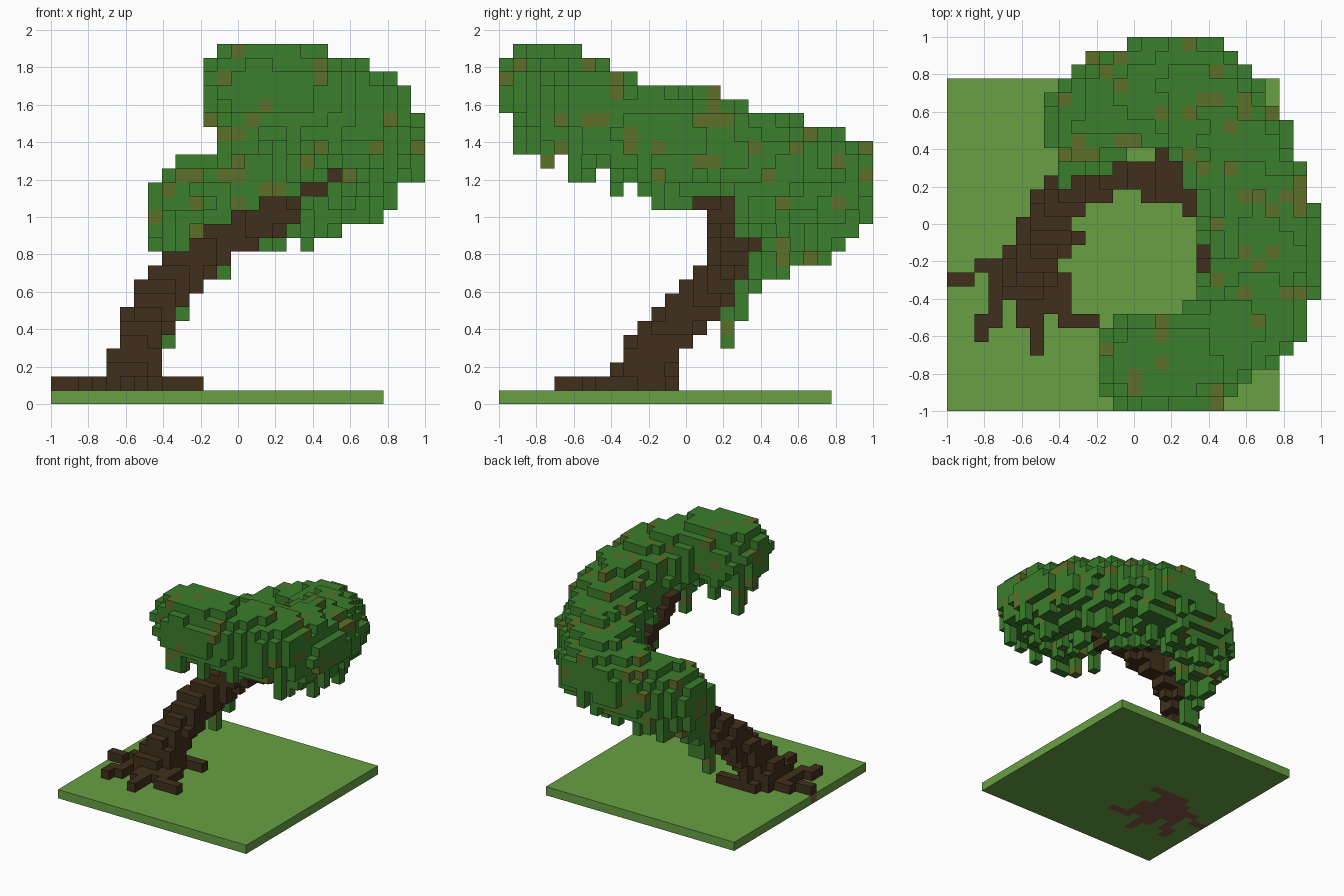
import bpy, bmesh, random
from math import floor, sqrt
from mathutils import Vector

random.seed(4)
if "Cube" in bpy.data.objects:
    bpy.data.objects.remove(bpy.data.objects["Cube"])

COUNT = 27            # blocks along the longest side
V = 2 / COUNT         # block size


def material(name, rgb):
    lin = [((c / 255 + 0.055) / 1.055) ** 2.4 for c in rgb] + [1]
    m = bpy.data.materials.new(name)
    m.use_nodes = True
    m.diffuse_color = lin
    m.node_tree.nodes["Principled BSDF"].inputs["Base Color"].default_value = lin
    return m


GRASS = material("grass green", (104, 160, 67))
BARK = material("bark brown", (65, 48, 28))
SOIL = material("soil brown", (134, 88, 68))
LEAF = material("leaf green", (59, 126, 44))
OLIVE = material("olive leaf", (92, 112, 40))


def cell(x, y, z):
    return floor((x + 1) / V), floor((y + 1) / V), floor(z / V)


def resample(points, steps=14):
    """Even samples along a path whose points carry position and radius."""
    out = []
    for a, b in zip(points, points[1:]):
        out += [[p + (q - p) * s / steps for p, q in zip(a, b)] for s in range(steps)]
    return out + [list(points[-1])]


def tube(points):
    """Blocks lying within the radius of a path."""
    cells = set()
    for x, y, z, r in resample(points):
        cells.add(cell(x, y, z))
        n = int(r / V) + 1
        ci, cj, ck = cell(x, y, z)
        for i in range(ci - n, ci + n + 1):
            for j in range(cj - n, cj + n + 1):
                for k in range(max(1, ck - n), ck + n + 1):
                    centre = Vector((i + .5, j + .5, k + .5)) * V - Vector((1, 1, 0))
                    if (centre - Vector((x, y, z))).length < r:
                        cells.add((i, j, k))
    return cells


# Twisting trunk, with thin branches
trunk = tube([(-.57, -.25, .11, .18), (-.52, -.2, .28, .13), (-.49, -.1, .41, .13),
              (-.44, .04, .54, .14), (-.35, .14, .65, .13), (-.24, .21, .75, .11),
              (-.09, .26, .85, .11), (.06, .26, .93, .11), (.18, .22, 1.01, .11),
              (.3, .12, 1.07, .08), (.4, .02, 1.09, .04)])
trunk |= tube([(.4, .02, 1.13, .03), (.52, -.08, 1.22, .03)])
trunk |= tube([(.38, .02, 1.15, .03), (.37, -.17, 1.22, .03), (.37, -.37, 1.37, .03),
               (.44, -.44, 1.37, .03)])
trunk |= tube([(-.05, .32, .9, .06), (-.15, .47, .91, .06), (-.15, .66, .93, .03)])
trunk |= tube([(.16, .28, .98, .06), (.18, .37, 1.05, .06)])

# Roots: first and last block across, then the row
for first, last, row in [(0, 1, 9), (2, 5, 10), (2, 2, 5), (2, 3, 6), (3, 3, 7), (3, 8, 8),
                         (6, 6, 4), (6, 6, 5), (5, 6, 6), (8, 10, 6), (5, 8, 7), (3, 8, 9),
                         (4, 7, 11), (5, 9, 12)]:
    trunk |= {(i, row, 1) for i in range(first, last + 1)}

# Soil below the roots, and the ground slab around it
soil = {(i, j, 0) for i, j, k in trunk if k == 1}
slab = 24
ground = {(i, j, 0) for i in range(slab) for j in range(slab)} - soil

# Canopy: a rising crescent of leaf blocks; each point has x, y, height and radius
crescent = resample([(-.24, .55, 1.05, .25), (-.04, .68, 1.13, .28), (.3, .71, 1.23, .3),
                     (.5, .45, 1.3, .3), (.65, .14, 1.4, .29), (.71, -.15, 1.45, .29),
                     (.63, -.49, 1.57, .29), (.32, -.73, 1.68, .26), (.06, -.74, 1.7, .25)], 24)
leaves = set()
for i in range(COUNT):
    for j in range(COUNT):
        x, y = (i + .5) * V - 1, (j + .5) * V - 1
        q, zc = min((sqrt((x - p[0]) ** 2 + (y - p[1]) ** 2) / p[3], p[2]) for p in crescent)
        if q > 1.1:
            continue
        column = []
        for k in range(26):
            rise = (k + .5) * V - zc
            depth = rise / (.25 if rise > 0 else .27)
            if q * q + depth * depth < random.uniform(.95, 1.2):
                column.append(k)
        # Trailing sprays
        if column and q < .95 and random.random() < .2:
            column += range(column[0] - random.randint(1, 2), column[0])
        leaves |= {(i, j, k) for k in column}

# Hanging vines at the low end and the tip: column, row, lowest block
for i, j, low in [(8, 16, 4), (8, 17, 6), (9, 17, 6), (8, 18, 8), (9, 18, 9), (8, 19, 9),
                  (10, 21, 10), (9, 22, 10), (12, 5, 17), (18, 12, 14)]:
    leaves |= {(i, j, k) for k in range(low, max(low + 4, 14))}
leaves -= trunk

filled = ground | soil | trunk | leaves
SIDES = [(axis, way) for axis in range(3) for way in (0, 1)]


def build(name, cells, mats, merge=False):
    """Make a mesh of the exposed block faces."""
    bm = bmesh.new()
    for c in sorted(cells):
        tint = 1 if len(mats) > 1 and random.random() < .14 else 0
        for axis, way in SIDES:
            near = list(c)
            near[axis] += 2 * way - 1
            if tuple(near) in filled:
                continue
            u, w = (axis + 1) % 3, (axis + 2) % 3
            ring = []
            for du, dw in [(0, 0), (1, 0), (1, 1), (0, 1)]:
                p = Vector(c)
                p[axis] += way
                p[u] += du
                p[w] += dw
                ring.append(bm.verts.new(p * V - Vector((1, 1, 0))))
            face = bm.faces.new(ring if way else ring[::-1])
            face.material_index = tint
    bmesh.ops.remove_doubles(bm, verts=bm.verts, dist=V / 100)
    if merge:
        bmesh.ops.dissolve_limit(bm, angle_limit=.01, verts=bm.verts, edges=bm.edges)
    mesh = bpy.data.meshes.new(name)
    bm.to_mesh(mesh)
    bm.free()
    for m in mats:
        mesh.materials.append(m)
    bpy.context.collection.objects.link(bpy.data.objects.new(name, mesh))


build("ground_slab", ground, [GRASS], merge=True)
build("root_soil", soil, [SOIL], merge=True)
build("trunk_and_roots", trunk, [BARK])
build("leaf_canopy", leaves, [LEAF, OLIVE])
